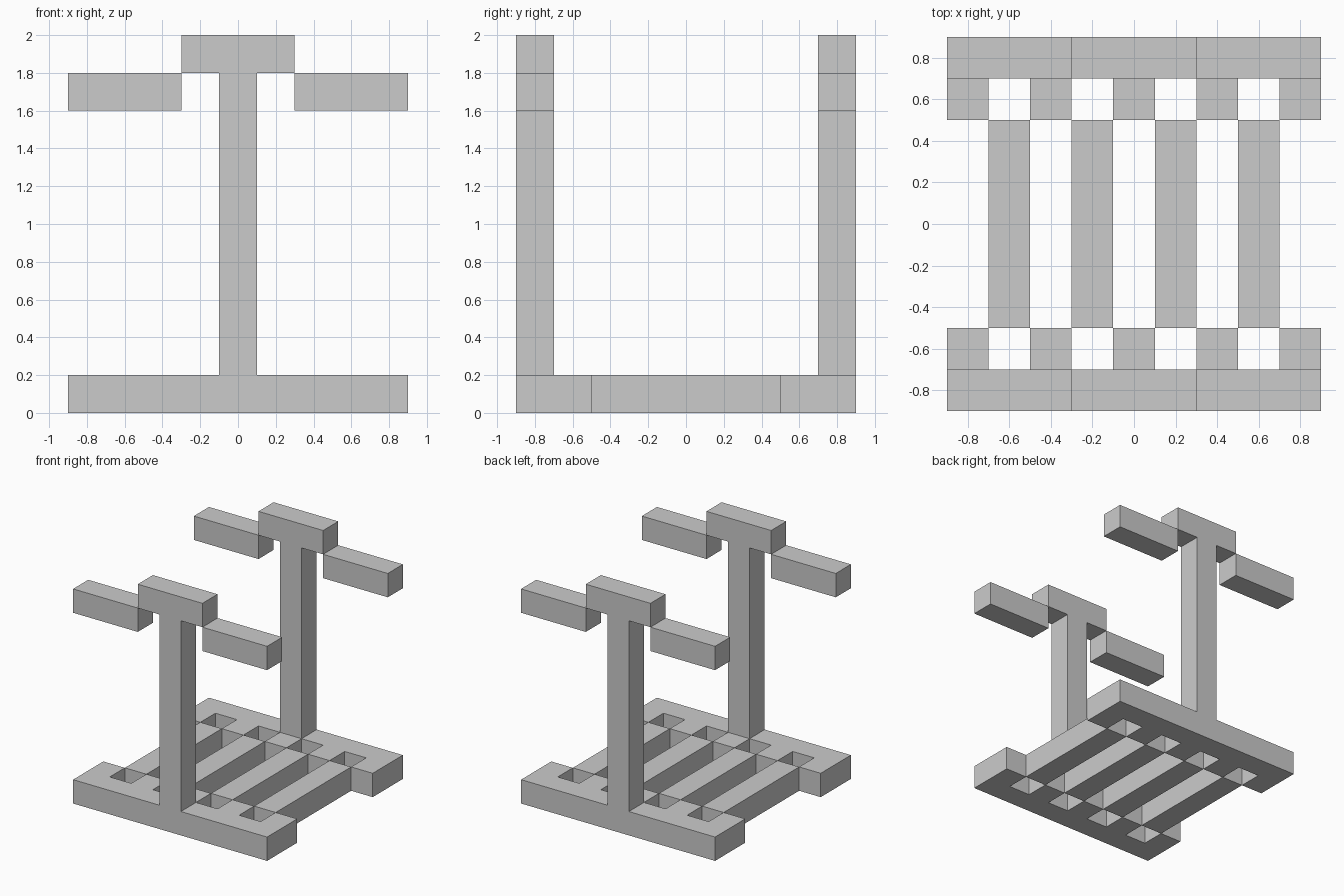
import bpy, bmesh, math
from mathutils import Vector

if "Cube" in bpy.data.objects:
    bpy.data.objects.remove(bpy.data.objects["Cube"])

U = 0.2  # every part sits on a 0.2 unit grid


def span(box):
    x0, x1, y0, y1, z0, z1 = box
    return {(x, y, z) for x in range(x0, x1 + 1)
            for y in range(y0, y1 + 1) for z in range(z0, z1 + 1)}


def block_part(name, boxes, mirror=(False, False, False)):
    """One clean shell from boxes given as inclusive grid cell ranges;
    cells are centred on x = 0 and y = 0 and rest on z = 0."""
    cells = set().union(*(span(b) for b in boxes))
    bm = bmesh.new()
    for c in cells:
        centre = Vector((c[0], c[1], c[2] + 0.5))
        for axis in range(3):
            for sign in (-1, 1):
                n = [0, 0, 0]
                n[axis] = sign
                if tuple(a + b for a, b in zip(c, n)) in cells:
                    continue
                n = Vector(n)
                u = Vector((n.y, n.z, n.x))
                v = n.cross(u)
                corners = [n - u - v, n + u - v, n + u + v, n - u + v]
                bm.faces.new([bm.verts.new((centre + k / 2) * U) for k in corners])
    bmesh.ops.remove_doubles(bm, verts=bm.verts, dist=0.001)
    bmesh.ops.dissolve_limit(bm, angle_limit=math.radians(1),
                             verts=bm.verts, edges=bm.edges)
    bmesh.ops.recalc_face_normals(bm, faces=bm.faces)
    mesh = bpy.data.meshes.new(name)
    bm.to_mesh(mesh)
    bm.free()
    obj = bpy.data.objects.new(name, mesh)
    bpy.context.collection.objects.link(obj)
    if any(mirror):
        mod = obj.modifiers.new("mirror", 'MIRROR')
        mod.use_axis = mirror
        mod.use_mirror_merge = False
    return obj


# End frames: toothed base rail, centre post and cap, front and back
rail = (-4, 4, -4, -4, 0, 0)
teeth = [(x, x, -3, -3, 0, 0) for x in range(-4, 5, 2)]
post = (0, 0, -4, -4, 1, 8)
cap = (-1, 1, -4, -4, 9, 9)
block_part("end_frames", [rail, *teeth, post, cap], (False, True, False))

# Side arms hanging one step below the caps
block_part("side_arms", [(2, 4, -4, -4, 8, 8)], (True, True, False))

# Floor slats set between the teeth
for i, x in enumerate(range(-3, 4, 2)):
    block_part(f"floor_slat_{i + 1}", [(x, x, -2, 2, 0, 0)])
